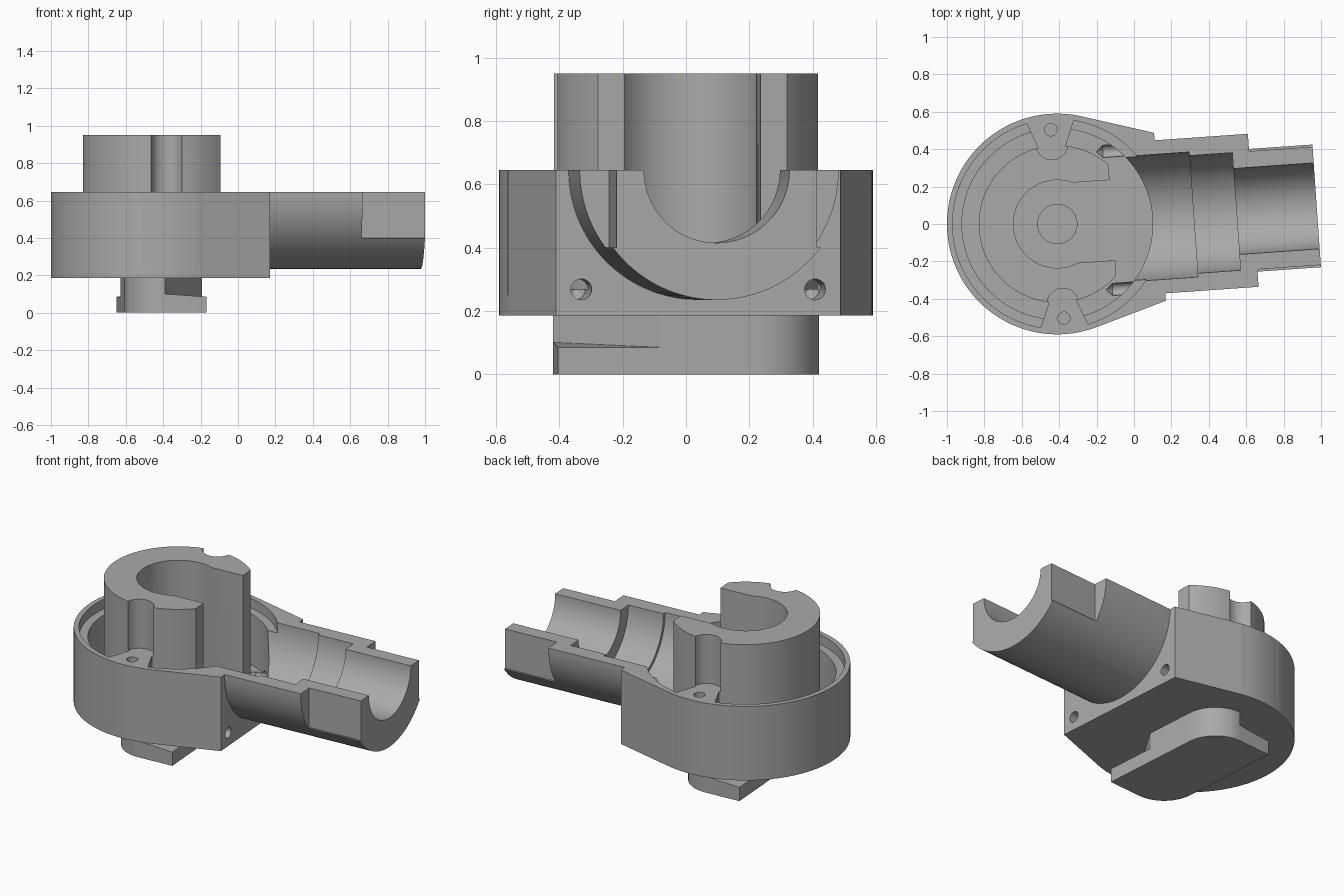
import bpy
import bmesh
import math
from mathutils import Matrix

TAU = math.tau
RIM, FLOOR, BASE = 0.645, 0.27, 0.185

cube = bpy.data.objects.get("Cube")
if cube:
    bpy.data.objects.remove(cube)

grey = bpy.data.materials.new("Plain grey")
grey.use_nodes = True
grey.diffuse_color = (0.4, 0.4, 0.4, 1)
grey.node_tree.nodes["Principled BSDF"].inputs["Base Color"].default_value = (0.4, 0.4, 0.4, 1)


def link(name, bm):
    bmesh.ops.recalc_face_normals(bm, faces=bm.faces)
    mesh = bpy.data.meshes.new(name)
    bm.to_mesh(mesh)
    bm.free()
    mesh.materials.append(grey)
    obj = bpy.data.objects.new(name, mesh)
    bpy.context.collection.objects.link(obj)
    return obj


def prism(name, points, low, high):
    """Extrude an outline; low may be a height or a function of the point."""
    bm = bmesh.new()
    level = low if callable(low) else (lambda x, y: low)
    bottom = [bm.verts.new((x, y, level(x, y))) for x, y in points]
    top = [bm.verts.new((x, y, high)) for x, y in points]
    bm.faces.new(bottom)
    bm.faces.new(top)
    for i in range(len(points)):
        j = (i + 1) % len(points)
        bm.faces.new((bottom[i], bottom[j], top[j], top[i]))
    return link(name, bm)


def arc(radius, start, end, steps, cx=0.0, cy=0.0):
    return [(cx + radius * math.cos(start + (end - start) * i / steps),
             cy + radius * math.sin(start + (end - start) * i / steps)) for i in range(steps + 1)]


def disc(radius, low, high, cx=0.0, cy=0.0, steps=96):
    return prism("cutter", arc(radius, 0, TAU, steps, cx, cy)[:-1], low, high)


def box(x0, x1, y0, y1, z0, z1):
    return prism("cutter", [(x0, y0), (x1, y0), (x1, y1), (x0, y1)], z0, z1)


def rod(r0, r1, x0, x1, y, z, steps=96):
    """Round bar or cone lying along the pipe axis."""
    bm = bmesh.new()
    place = Matrix.Translation(((x0 + x1) / 2, y, z)) @ Matrix.Rotation(math.pi / 2, 4, "Y")
    bmesh.ops.create_cone(bm, cap_ends=True, segments=steps, radius1=r0, radius2=r1,
                          depth=x1 - x0, matrix=place)
    return link("cutter", bm)


def combine(obj, other, operation="DIFFERENCE"):
    mod = obj.modifiers.new("combine", "BOOLEAN")
    mod.operation = operation
    mod.solver = "EXACT"
    mod.object = other
    bpy.context.view_layer.update()
    evaluated = obj.evaluated_get(bpy.context.evaluated_depsgraph_get())
    mesh = bpy.data.meshes.new_from_object(evaluated)
    obj.modifiers.clear()
    obj.data = mesh
    bpy.data.objects.remove(other)


# Housing: round drum with tangent sides running to a flat end
tangent = math.atan2(0.45, 0.55) + math.acos(0.59 / math.hypot(0.55, 0.45))
outline = arc(0.59, tangent, TAU - tangent, 96) + [(0.55, -0.45), (0.55, 0.45)]
housing = prism("housing", outline, BASE, RIM)

# Half-round pipe, open at the top
pipe = rod(0.41, 0.41, 0.5, 1.39, 0, RIM, 128)
combine(pipe, box(0, 2, -1, 1, RIM, 2))
for side in (-1, 1):
    y0, y1 = sorted((side * 0.317, side * 0.6))
    combine(pipe, box(1.05, 2, y0, y1, 0.4, 1))
combine(housing, pipe, "UNION")

# Drum cavity with a stepped rim, then the stepped bore
combine(housing, disc(0.56, 0.585, 1))
combine(housing, disc(0.51, FLOOR, 1))
for radius, start, end in ((0.335, 0.3, 0.73), (0.315, 0.6, 0.96), (0.23, 0.9, 1.5)):
    combine(housing, rod(radius, radius, start, end, 0, RIM))

# Screw lugs, lug holes and the small drilled channels
for side in (-1, 1):
    lug = [(-0.06, side * 0.38), (0.06, side * 0.38), (0.138, side * 0.575), (-0.138, side * 0.575)]
    combine(housing, prism("lug", lug, FLOOR - 0.02, RIM), "UNION")
    combine(housing, disc(0.033, 0.45, 1, 0, side * 0.505, 24))
    combine(housing, rod(0.033, 0.033, 0.27, 0.6, side * 0.37, 0.268, 24))
    combine(housing, rod(0.001, 0.033, 0.235, 0.271, side * 0.37, 0.268, 24))

# Round recess in the middle of the floor
combine(housing, disc(0.105, 0.2, 0.4, steps=48))

# Slotted post with a groove above each lug
post = disc(0.42, FLOOR - 0.01, 0.95, steps=128)
post.name = post.data.name = "slotted_post"
combine(post, box(0.295, 1, -1, 1, 0, 2))
combine(post, disc(0.235, 0, 2))
combine(post, box(-0.09, 1, -0.215, 0.215, 0, 2))
for side in (-1, 1):
    combine(post, disc(0.085, RIM, 2, 0, side * 0.43, 48))

# Bayonet key below: two rounded corners and two ramped notches
half = arc(0.2, 0, math.pi / 2, 16, 0.212 - 0.2, 0.42 - 0.2) + [(-0.212, 0.42)]
key = prism("bayonet_key", half + [(-x, -y) for x, y in half], 0, BASE)
for side in (-1, 1):
    notch = [(-0.03 * side, -0.449 * side), (0.24 * side, -0.06 * side), (0.24 * side, -0.449 * side)]
    combine(key, prism("cutter", notch, lambda x, y: 0.105 - 0.09 * abs(x), 0.3))

# Turn the whole assembly slightly and shade it
for obj in (housing, post, key):
    obj.data.transform(Matrix.Translation((-0.41, 0, 0)) @ Matrix.Rotation(math.radians(4), 4, "Z"))
    bpy.ops.object.select_all(action="DESELECT")
    obj.select_set(True)
    bpy.context.view_layer.objects.active = obj
    bpy.ops.object.shade_smooth_by_angle(angle=math.radians(25))
